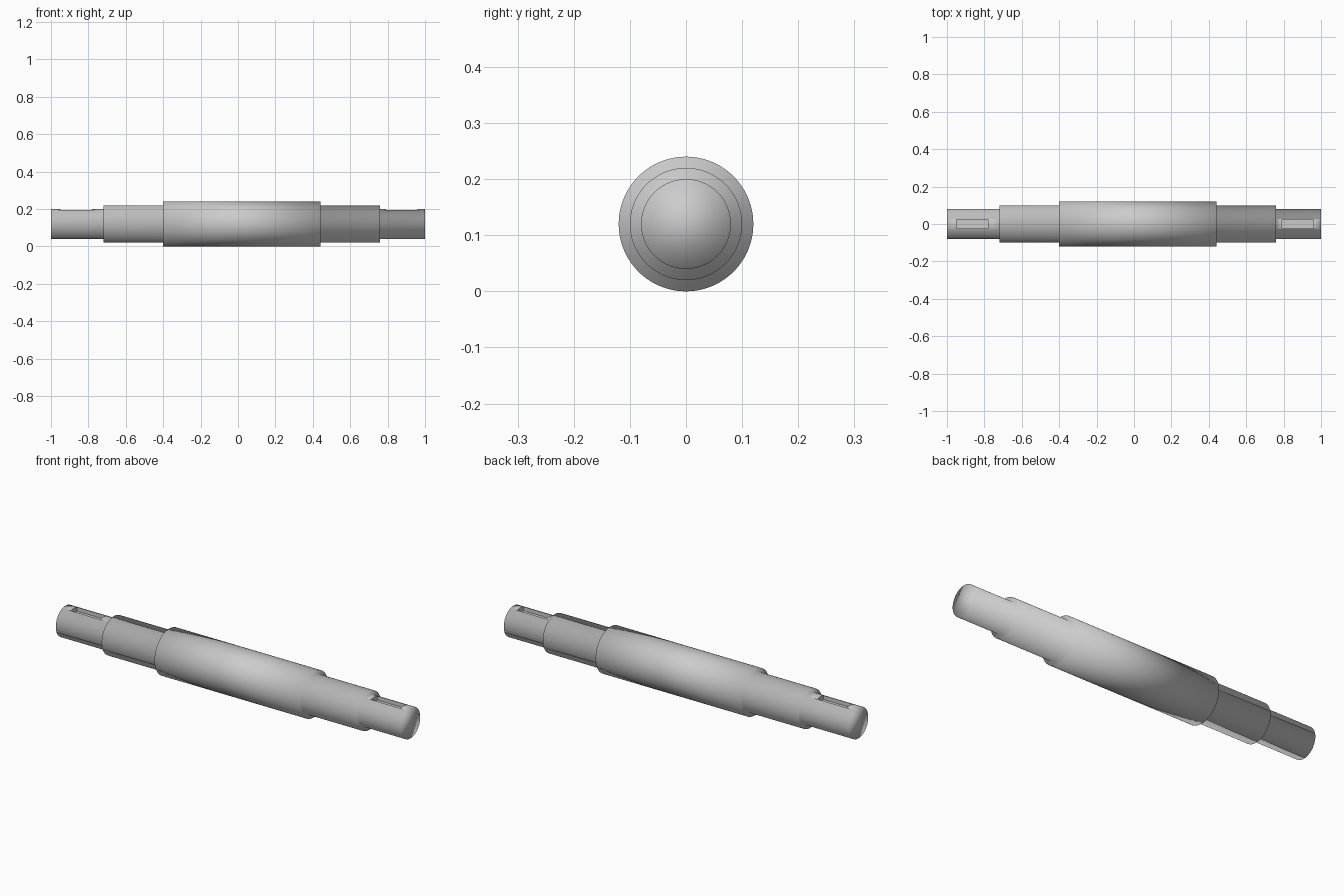
import bpy, bmesh, math

if "Cube" in bpy.data.objects:
    bpy.data.objects.remove(bpy.data.objects["Cube"])

SEGMENTS = 96
AXIS_Z = 0.12

steel = bpy.data.materials.new("steel grey")
steel.diffuse_color = (0.6, 0.6, 0.6, 1)
steel.use_nodes = True
steel.node_tree.nodes["Principled BSDF"].inputs["Base Color"].default_value = steel.diffuse_color


def add_object(name, bm):
    mesh = bpy.data.meshes.new(name)
    bmesh.ops.recalc_face_normals(bm, faces=bm.faces)
    bm.to_mesh(mesh)
    bm.free()
    mesh.materials.append(steel)
    obj = bpy.data.objects.new(name, mesh)
    bpy.context.collection.objects.link(obj)
    return obj


# Stepped shaft: (x, radius) profile turned about the long axis
profile = [(-1.0, 0.08), (-0.72, 0.08), (-0.72, 0.10), (-0.40, 0.10),
           (-0.40, 0.12), (0.44, 0.12), (0.44, 0.10), (0.76, 0.10),
           (0.76, 0.08), (1.0, 0.08)]
bm = bmesh.new()
rings = []
for x, r in profile:
    ring = []
    for i in range(SEGMENTS):
        a = 2 * math.pi * i / SEGMENTS
        ring.append(bm.verts.new((x, r * math.cos(a), AXIS_Z + r * math.sin(a))))
    rings.append(ring)
for a, b in zip(rings, rings[1:]):
    for i in range(SEGMENTS):
        j = (i + 1) % SEGMENTS
        bm.faces.new((a[i], a[j], b[j], b[i]))
bm.faces.new(rings[0])
bm.faces.new(rings[-1])
shaft = add_object("stepped_shaft", bm)

# Keyway slots cut into the top of both end journals
for side, x0, x1 in (("left", -0.95, -0.78), ("right", 0.79, 0.96)):
    bm = bmesh.new()
    bmesh.ops.create_cube(bm, size=1)
    floor, top = 0.175, 0.26
    for v in bm.verts:
        v.co.x = x0 if v.co.x < 0 else x1
        v.co.y *= 0.05
        v.co.z = floor if v.co.z < 0 else top
    cutter = add_object(side + "_keyway_cutter", bm)
    cutter.hide_render = True
    cutter.hide_viewport = True
    cut = shaft.modifiers.new(side + "_keyway", "BOOLEAN")
    cut.operation = "DIFFERENCE"
    cut.solver = "EXACT"
    cut.object = cutter

# Smooth shading over the whole turned surface
for poly in shaft.data.polygons:
    poly.use_smooth = True
